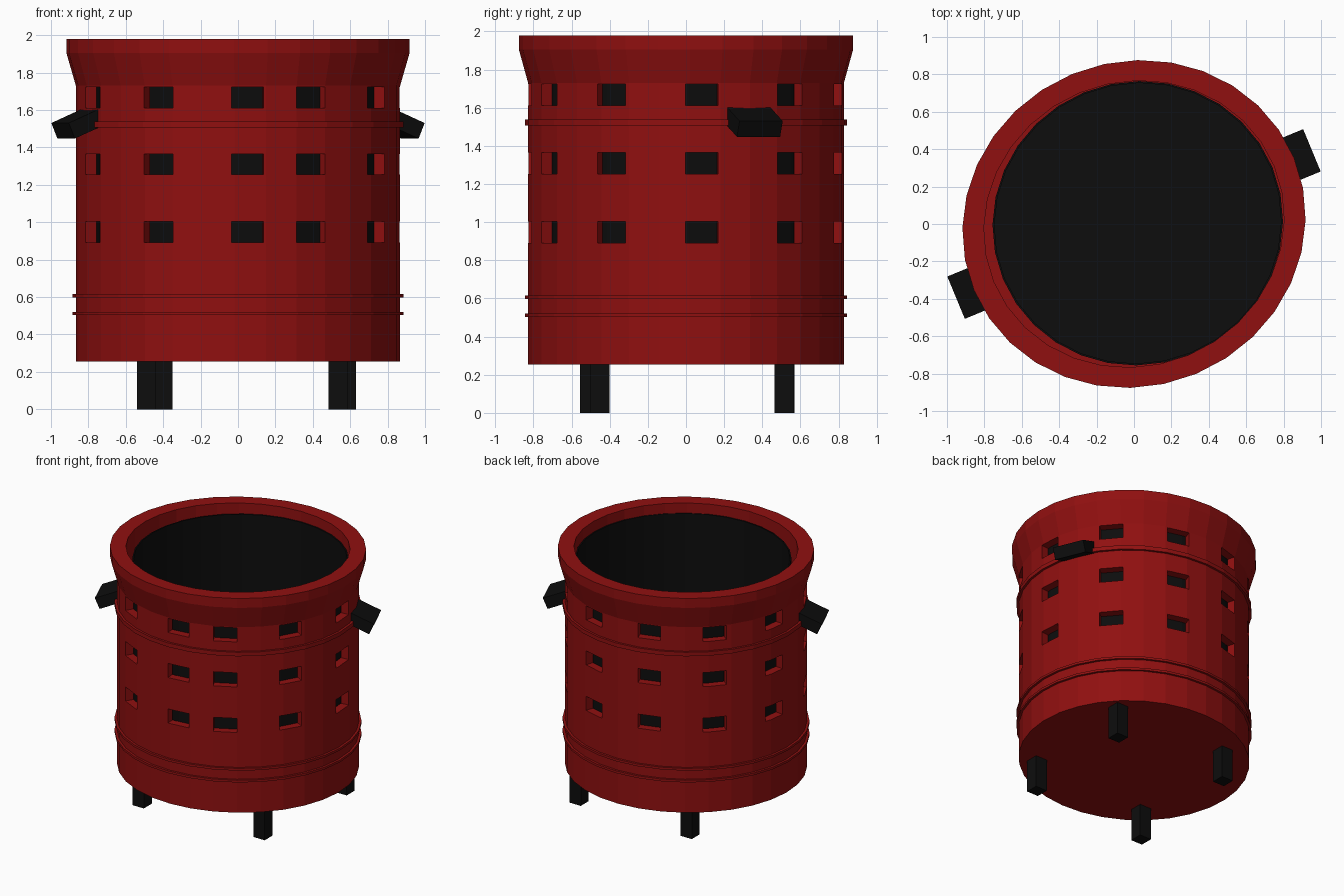
import bpy, bmesh
from math import cos, sin, pi, radians
from mathutils import Matrix, Vector

if "Cube" in bpy.data.objects:
    bpy.data.objects.remove(bpy.data.objects["Cube"])

SIDES = 32
OVAL = 0.937                      # the drum is slightly oval
TURN = Matrix.Rotation(radians(22.5), 4, 'Z')


def material(name, rgb):
    m = bpy.data.materials.new(name)
    m.diffuse_color = (*rgb, 1)
    m.use_nodes = True
    m.node_tree.nodes["Principled BSDF"].inputs["Base Color"].default_value = m.diffuse_color
    return m


RED = material("red_paint", (0.28, 0.005, 0.005))
BLACK = material("black_iron", (0.004, 0.004, 0.004))


def finish(name, bm, mat=None):
    bmesh.ops.recalc_face_normals(bm, faces=bm.faces)
    me = bpy.data.meshes.new(name)
    bm.to_mesh(me)
    bm.free()
    ob = bpy.data.objects.new(name, me)
    bpy.context.collection.objects.link(ob)
    if mat:
        me.materials.append(mat)
    return ob


def lathe(name, profile, mat, oval=OVAL, loop=False, offset=(0, 0, 0)):
    """Revolve (radius, z) points; radius 0 caps the end."""
    bm = bmesh.new()
    rows = []
    for r, z in profile:
        if r == 0:
            rows.append([bm.verts.new((0, 0, z))])
        else:
            rows.append([bm.verts.new((r * cos(2 * pi * i / SIDES), r * oval * sin(2 * pi * i / SIDES), z))
                         for i in range(SIDES)])
    pairs = list(zip(rows, rows[1:])) + ([(rows[-1], rows[0])] if loop else [])
    for a, b in pairs:
        for i in range(SIDES):
            j = (i + 1) % SIDES
            if len(a) == 1:
                bm.faces.new((a[0], b[i], b[j]))
            elif len(b) == 1:
                bm.faces.new((a[i], a[j], b[0]))
            else:
                bm.faces.new((a[i], a[j], b[j], b[i]))
    bm.transform(Matrix.Translation(offset) @ TURN)
    return finish(name, bm, mat)


def add_box(bm, size, matrix):
    bmesh.ops.create_cube(bm, size=1, matrix=matrix @ Matrix.Diagonal((*size, 1)))


# Drum with flared rim, closed bottom and thick wall
drum = lathe("drum", [(0, 0.255), (0.875, 0.255), (0.875, 1.73), (0.926, 1.905), (0.926, 1.98),
                      (0.81, 1.98), (0.81, 0.30), (0, 0.30)], RED)

# Three rows of windows, stepped around the drum
cut = bmesh.new()
for z in (0.948, 1.31, 1.668):
    for k in range(11):
        add_box(cut, (0.3, 0.172, 0.112),
                Matrix.Rotation(radians(-61.5 + 33.5 * k), 4, 'Z') @ Matrix.Translation((0.82, 0, z)))
cutter = finish("window_cutter", cut)
cutter.hide_render = True
mod = drum.modifiers.new("windows", 'BOOLEAN')
mod.operation = 'DIFFERENCE'
mod.solver = 'EXACT'
mod.object = cutter
bpy.context.view_layer.objects.active = drum
bpy.ops.object.modifier_apply(modifier=mod.name)
bpy.data.objects.remove(cutter)

# Raised hoops
for name, z, h in (("low_hoop", 0.512, 0.018), ("mid_hoop", 0.606, 0.018), ("top_hoop", 1.522, 0.032)):
    lathe(name, [(0.865, z - h / 2), (0.893, z - h / 2), (0.893, z + h / 2), (0.865, z + h / 2)],
          RED, loop=True)

# Open black liner inside the drum
lathe("liner", [(0, 0.32), (0.78, 0.32), (0.78, 1.9), (0.77, 1.9), (0.77, 0.34), (0, 0.34)],
      BLACK, oval=0.97, offset=(0.02, 0.004, 0))

# Two handles drooping outwards
for name, turn in (("right_handle", 0), ("left_handle", 180)):
    bm = bmesh.new()
    add_box(bm, (0.2, 0.245, 0.09),
            Matrix.Rotation(radians(turn), 4, 'Z') @ TURN @ Matrix.Translation((0.92, 0, 1.528))
            @ Matrix.Rotation(radians(23), 4, 'Y'))
    finish(name, bm, BLACK)

# Four square legs
for name, x, y in (("front_left_leg", -0.49, -0.505), ("front_right_leg", 0.535, -0.45),
                   ("back_right_leg", 0.58, 0.515), ("back_left_leg", -0.40, 0.52)):
    bm = bmesh.new()
    add_box(bm, (0.1, 0.1, 0.27), Matrix.Translation((x, y, 0.135)))
    finish(name, bm, BLACK)
